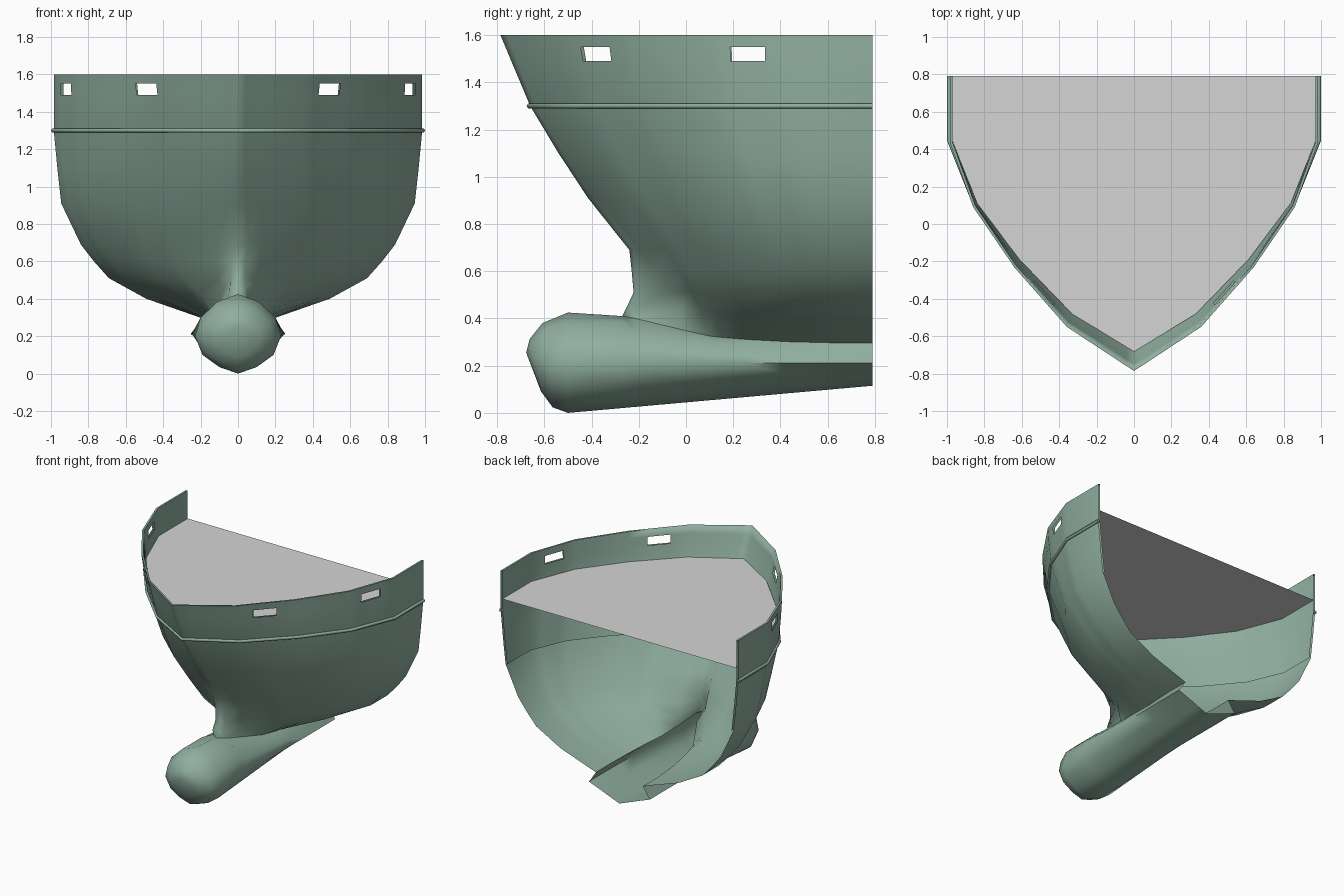
import bpy, bmesh, math

if "Cube" in bpy.data.objects:
    bpy.data.objects.remove(bpy.data.objects["Cube"])


def material(name, rgb):
    m = bpy.data.materials.new(name)
    m.diffuse_color = (*rgb, 1)
    m.use_nodes = True
    m.node_tree.nodes["Principled BSDF"].inputs["Base Color"].default_value = m.diffuse_color
    return m


GREEN = material("sea_green", (0.28, 0.43, 0.35))
GREY = material("deck_grey", (0.66, 0.66, 0.66))
REAR = 0.79


def finish(name, bm, mat, angle=80):
    bmesh.ops.remove_doubles(bm, verts=bm.verts, dist=0.0005)
    me = bpy.data.meshes.new(name)
    bm.to_mesh(me)
    bm.free()
    ob = bpy.data.objects.new(name, me)
    bpy.context.collection.objects.link(ob)
    me.materials.append(mat)
    bpy.ops.object.select_all(action='DESELECT')
    ob.select_set(True)
    bpy.context.view_layer.objects.active = ob
    bpy.ops.object.shade_smooth_by_angle(angle=math.radians(angle))
    return ob


def full(half):
    # half row starts on the centre line; mirror it across x
    return [(-x, y, z) for x, y, z in reversed(half)] + half[1:]


def loft(name, rows, mat, skip=lambda i, c: False):
    bm = bmesh.new()
    grid = [[bm.verts.new(p) for p in r] for r in rows]
    for i in range(len(rows) - 1):
        for j in range(len(rows[0]) - 1):
            q = [grid[i][j], grid[i][j + 1], grid[i + 1][j + 1], grid[i + 1][j]]
            if not skip(i, j):
                bm.faces.new(q)
    bmesh.ops.dissolve_degenerate(bm, dist=0.0005, edges=bm.edges)
    return finish(name, bm, mat)


def between(a, b, t):
    return tuple(p + (q - p) * t for p, q in zip(a, b))


# plan outline as fractions of breadth and length;
# extra stations are the stem fin sides and the hole edges
base = [(0, 0), (.365, .15), (.65, .352), (.873, .556), (1, .776), (1, 1)]
plan = [base[0], between(base[0], base[1], .12), between(base[0], base[1], .3),
        base[1], between(base[1], base[2], .29), between(base[1], base[2], .68),
        base[2], base[3], between(base[3], base[4], .27), between(base[3], base[4], .70),
        base[4], base[5]]


def waterline(z, w, y0, p=1.0, q=1.0, rise=0.0, fin=None, outline=plan):
    row = [(w * f ** p, y0 + (REAR - y0) * g ** q, z + rise * (1 - f ** p)) for f, g in outline]
    if fin:
        # pull the stem forward into a narrow fin
        yf, hw = fin
        row[0] = (0, yf, row[0][2])
        row[1] = (hw, yf + .012, row[1][2])
    return row


# edge where the hull meets the bulb
keel_edge = waterline(.297, .195, -.02, .4, rise=.085)
keel_edge[:3] = [(0, -.27, .41), (.055, -.215, .40), (.10, -.02, .353)]

# z, half breadth, stem y and fullness of the upper hull
upper = [(.91, .945, -.415, .96, 1.03),
         (1.10, .966, -.54, 1.03, 1.05),
         (1.30, .985, -.66, 1.06, 1.06),
         (1.49, .985, -.740, 1.03, 1.03),
         (1.55, .985, -.765, 1.01, 1.01),
         (1.60, .985, -.786, 1.0, 1.0)]

# hull shell with four openings in the bulwark
halves = [keel_edge,
          waterline(.40, .49, -.06, .85, 1, .05, (-.25, .045)),
          waterline(.51, .69, -.11, .84, 1, 0, (-.222, .04)),
          waterline(.60, .77, -.17, .85, 1, 0, (-.23, .036)),
          waterline(.69, .84, -.24, .88)]
halves += [waterline(*u) for u in upper]
n = len(plan) - 1
hole_cols = {n + 4, n + 8, n - 5, n - 9}
loft("hull", [full(h) for h in halves], GREEN,
     lambda i, j: i == 8 and j in hole_cols)

# thin inner wall of the bulwark, joined to the hull at its rim and lower edge
inner = [waterline(z, w - .014, y0 + .016, p, q) for z, w, y0, p, q in reversed(upper)]
inner.insert(0, waterline(*upper[-1]))
loft("bulwark_lining", [full(h) for h in inner], GREEN,
     lambda i, j: i == 2 and j in hole_cols)

# deck: one flat sheet inside the bulwark
bm = bmesh.new()
bm.faces.new([bm.verts.new(p) for p in
              full(waterline(1.39, .971, -.682, 1.07, 1.05, outline=base))])
finish("deck", bm, GREY)

# rubbing rail round the hull
cu = bpy.data.curves.new("rubbing_rail", 'CURVE')
cu.dimensions = '3D'
cu.bevel_depth = .012
cu.bevel_resolution = 1
cu.use_fill_caps = True
pts = full(waterline(1.3, .988, -.663, 1.06, 1.06, outline=base))
sp = cu.splines.new('POLY')
sp.points.add(len(pts) - 1)
for sp_pt, p in zip(sp.points, pts):
    sp_pt.co = (*p, 1)
cu.materials.append(GREEN)
rail = bpy.data.objects.new("rubbing_rail", cu)
bpy.context.collection.objects.link(rail)

# bulb running back into an open keel channel
front = [(0, 0), (.1, .035), (.19, .1), (.23, .2), (.2, .3), (.11, .385), (0, .425)]
back = [(0, .115), (.083, .147), (.167, .18), (.253, .212), (.232, .24), (.213, .27), (.195, .297)]


def channel(edge):
    ex, y, ez = edge
    u = ex / .195
    v = (y + .5) / (REAR + .5)
    half = []
    for k, (a, b) in enumerate(zip(front, back)):
        x, z = between(a, b, u if k > 2 else v)
        half.append((x, y, z))
    half[-1] = edge
    return full(half)


def nose(y, scale, zc, tilt):
    return full([(x * scale, y - tilt * (z - .2) * scale, zc + (z - .21) * scale)
                 for x, z in front])


rings = [channel(e) for e in reversed(keel_edge)]
rings += [nose(-.50, 1, .21, 0), nose(-.585, .84, .20, .12),
          nose(-.637, .52, .20, .22), nose(-.677, 0, .255, 0)]
loft("bulb_keel", rings, GREEN)
